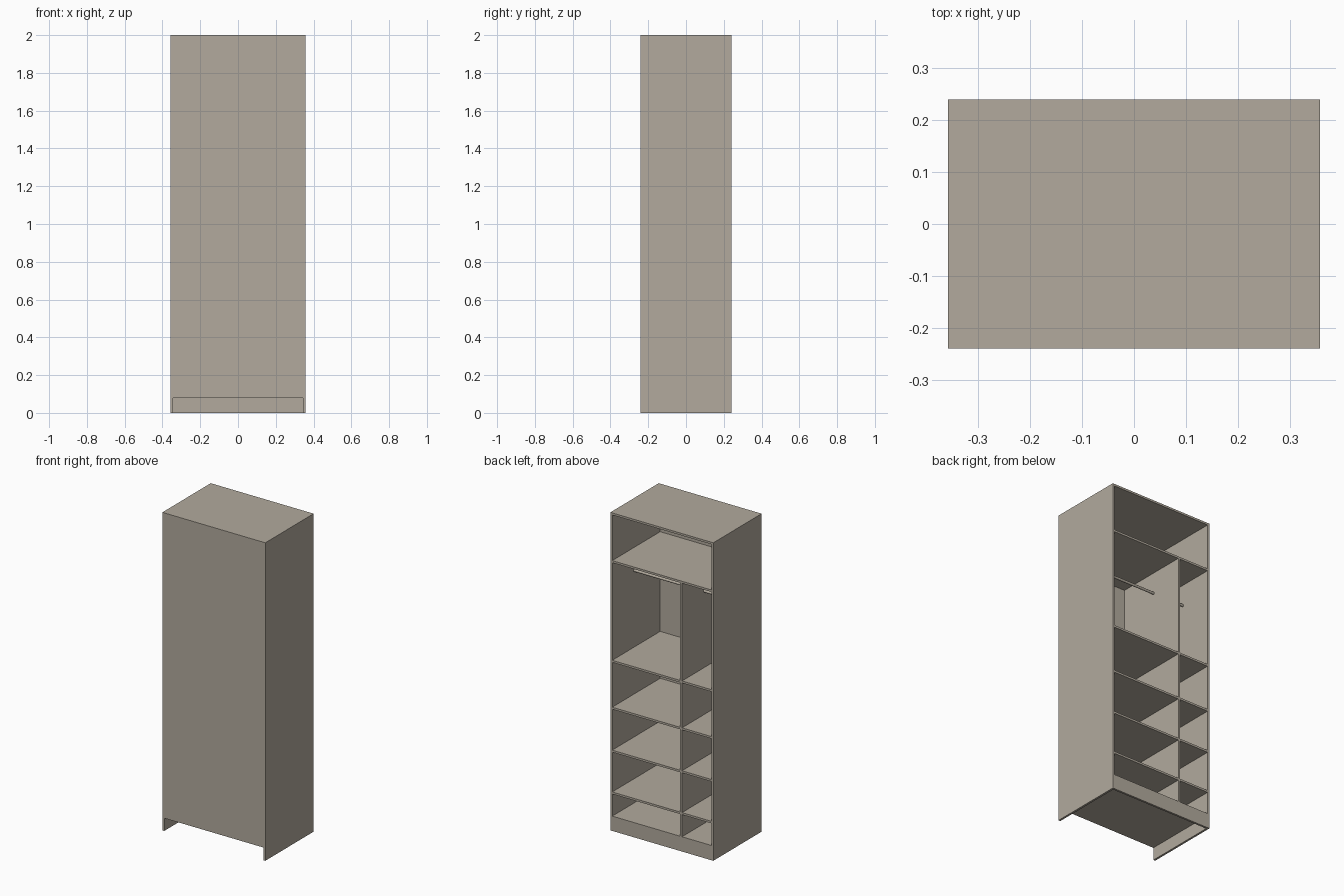
import bpy, math

if "Cube" in bpy.data.objects:
    bpy.data.objects.remove(bpy.data.objects["Cube"])

W, D, H = 0.716, 0.48, 2.0      # outer size
T = 0.013                       # board thickness
BACK = 0.004                    # thin closing panel
PLINTH = 0.08
DIV_X = -0.134                  # divider centre
X, Y = W / 2, D / 2

wood = bpy.data.materials.new("warm_grey_board")
wood.diffuse_color = (0.445, 0.402, 0.337, 1)
wood.use_nodes = True
wood.node_tree.nodes["Principled BSDF"].inputs["Base Color"].default_value = wood.diffuse_color


def finish(ob, name):
    ob.name = name
    ob.data.materials.append(wood)
    return ob


def board(name, x0, x1, y0, y1, z0, z1):
    bpy.ops.mesh.primitive_cube_add(
        size=1, location=((x0 + x1) / 2, (y0 + y1) / 2, (z0 + z1) / 2))
    ob = bpy.context.object
    ob.scale = (x1 - x0, y1 - y0, z1 - z0)
    bpy.ops.object.transform_apply(location=False, rotation=False, scale=True)
    return finish(ob, name)


def rod(name, x0, x1):
    bpy.ops.mesh.primitive_cylinder_add(
        vertices=16, radius=0.008, depth=x1 - x0,
        location=((x0 + x1) / 2, 0.02, 1.555), rotation=(0, math.pi / 2, 0))
    bpy.ops.object.shade_smooth_by_angle()
    return finish(bpy.context.object, name)


# Carcass: sides reach the floor, the rest sits between them
board("left_side", -X, -X + T, -Y, Y, 0, H)
board("right_side", X - T, X, -Y, Y, 0, H)
board("top_board", -X + T, X - T, -Y + BACK, Y, H - T, H)
board("closing_panel", -X + T, X - T, -Y, -Y + BACK, PLINTH, H)
board("bottom_board", -X + T, X - T, -Y + BACK, Y, PLINTH, PLINTH + T)
board("plinth", -X + T, X - T, Y - T, Y, 0, PLINTH)

# Hat shelf across the full width, divider below it
HAT = 1.70
board("hat_shelf", -X + T, X - T, -Y + BACK, Y, HAT - T, HAT)
board("divider", DIV_X - T / 2, DIV_X + T / 2, -Y + BACK, Y, PLINTH + T, HAT - T)

# Two columns, each with four shelves and a hanging rod
columns = {"narrow": (-X + T, DIV_X - T / 2), "wide": (DIV_X + T / 2, X - T)}
for col, (x0, x1) in columns.items():
    for i, z in enumerate((0.245, 0.508, 0.778, 1.073)):
        board(f"{col}_shelf_{i + 1}", x0, x1, -Y + BACK, Y, z - T, z)
    rod(f"{col}_hanging_rod", x0, x1)
